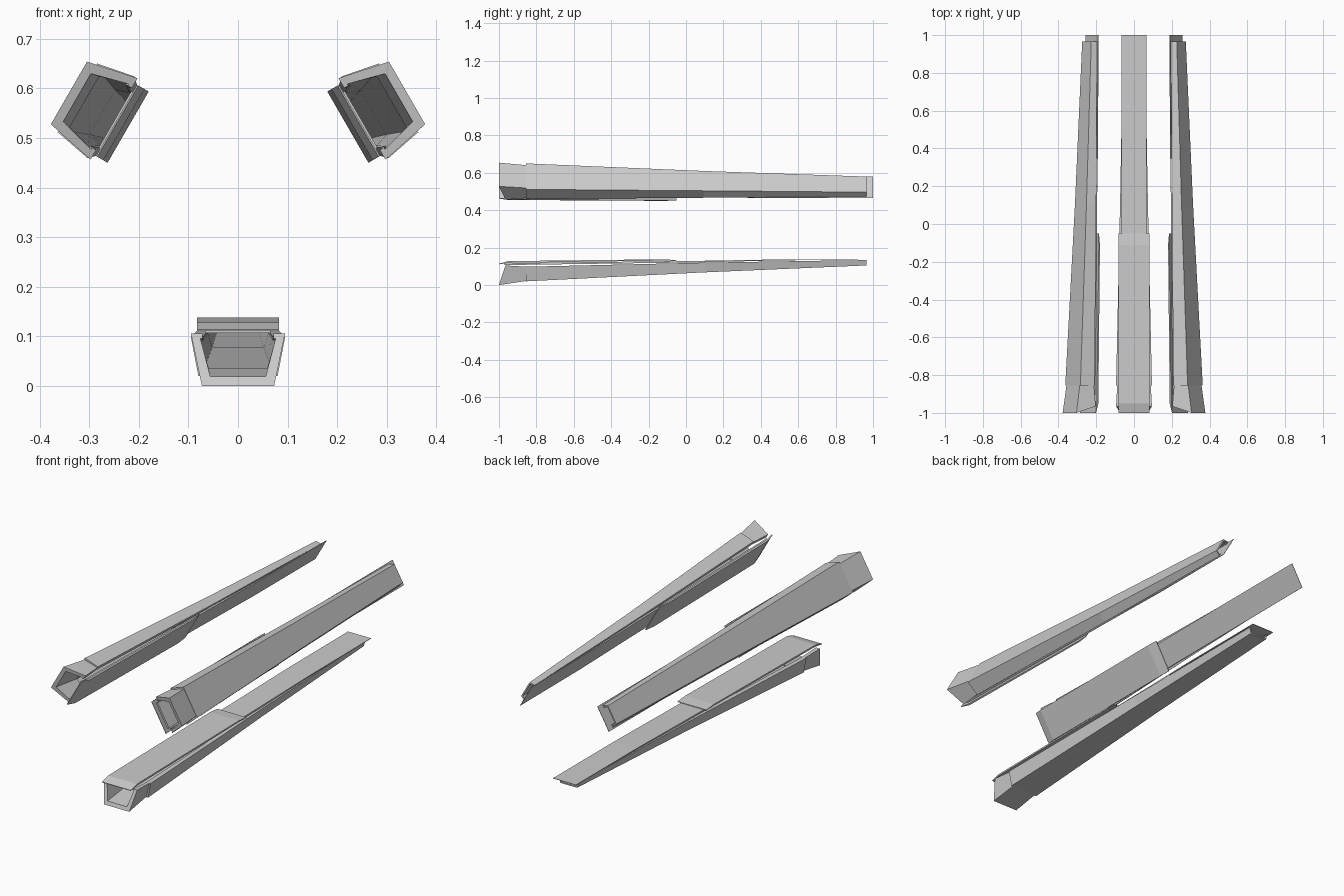
import bpy, bmesh
from math import radians
from mathutils import Matrix, Vector

if "Cube" in bpy.data.objects:
    bpy.data.objects.remove(bpy.data.objects["Cube"])

AXIS_Z = 0.394  # height of the axis the three arms surround


def loft(name, rings, angle):
    """Skin closed rings of 3D points, cap the ends, rotate about the axis."""
    bm = bmesh.new()
    rows = [[bm.verts.new(p) for p in r] for r in rings]
    n = len(rows[0])
    for a, b in zip(rows, rows[1:]):
        for i in range(n):
            j = (i + 1) % n
            bm.faces.new((a[i], a[j], b[j], b[i]))
    bm.faces.new(rows[0])
    bm.faces.new(rows[-1][::-1])
    bmesh.ops.recalc_face_normals(bm, faces=bm.faces)
    pivot = Vector((0, 0, AXIS_Z))
    bmesh.ops.rotate(bm, cent=pivot, matrix=Matrix.Rotation(radians(angle), 3, 'Y'),
                     verts=bm.verts)
    mesh = bpy.data.meshes.new(name)
    bm.to_mesh(mesh)
    bm.free()
    obj = bpy.data.objects.new(name, mesh)
    bpy.context.collection.objects.link(obj)
    return obj


def channel(y, wb, zb, wt, zt, t, lip, slant=0.0):
    """U section with inward lips; the top is pushed back by slant."""
    half = [(wb, zb), (wt, zt), (wt - t - lip, zt), (wt - t - lip, zt - t * 0.5),
            (wt - t, zt - t * 0.5), (wb - t * 0.9, zb + t)]
    pts = half + [(-x, z) for x, z in reversed(half)]
    return [(x, y + slant * (z - zb) / (zt - zb), z) for x, z in pts]


def strip(y, w, top, thick):
    """Flat rectangular section of a cover plate."""
    return [(-w, y, top - thick), (w, y, top - thick), (w, y, top), (-w, y, top)]


for side, angle in (("bottom", 0), ("left", 120), ("right", -120)):
    # flared mouth at the front, nested into the main trough
    loft(side + "_mouth", [
        channel(-1.0, 0.073, 0.0, 0.095, 0.105, 0.019, 0.004, 0.035),
        channel(-0.84, 0.070, 0.024, 0.088, 0.097, 0.012, 0.006)], angle)
    # long tapering trough
    loft(side + "_trough", [
        channel(-0.855, 0.080, 0.020, 0.095, 0.098, 0.012, 0.012),
        channel(0.10, 0.061, 0.068, 0.074, 0.120, 0.010, 0.010),
        channel(0.965, 0.048, 0.105, 0.058, 0.134, 0.007, 0.008)], angle)
    # narrow full-length cover
    loft(side + "_inner_cover", [
        strip(-0.97, 0.066, 0.117, 0.010),
        strip(0.10, 0.066, 0.130, 0.008),
        strip(0.50, 0.066, 0.137, 0.005),
        strip(1.0, 0.066, 0.138, 0.002)], angle)
    # wide front cover with bevelled ends
    loft(side + "_outer_cover", [
        strip(-1.0, 0.083, 0.114, 0.003),
        strip(-0.95, 0.083, 0.128, 0.009),
        strip(-0.11, 0.083, 0.138, 0.007),
        strip(-0.05, 0.083, 0.132, 0.003)], angle)
